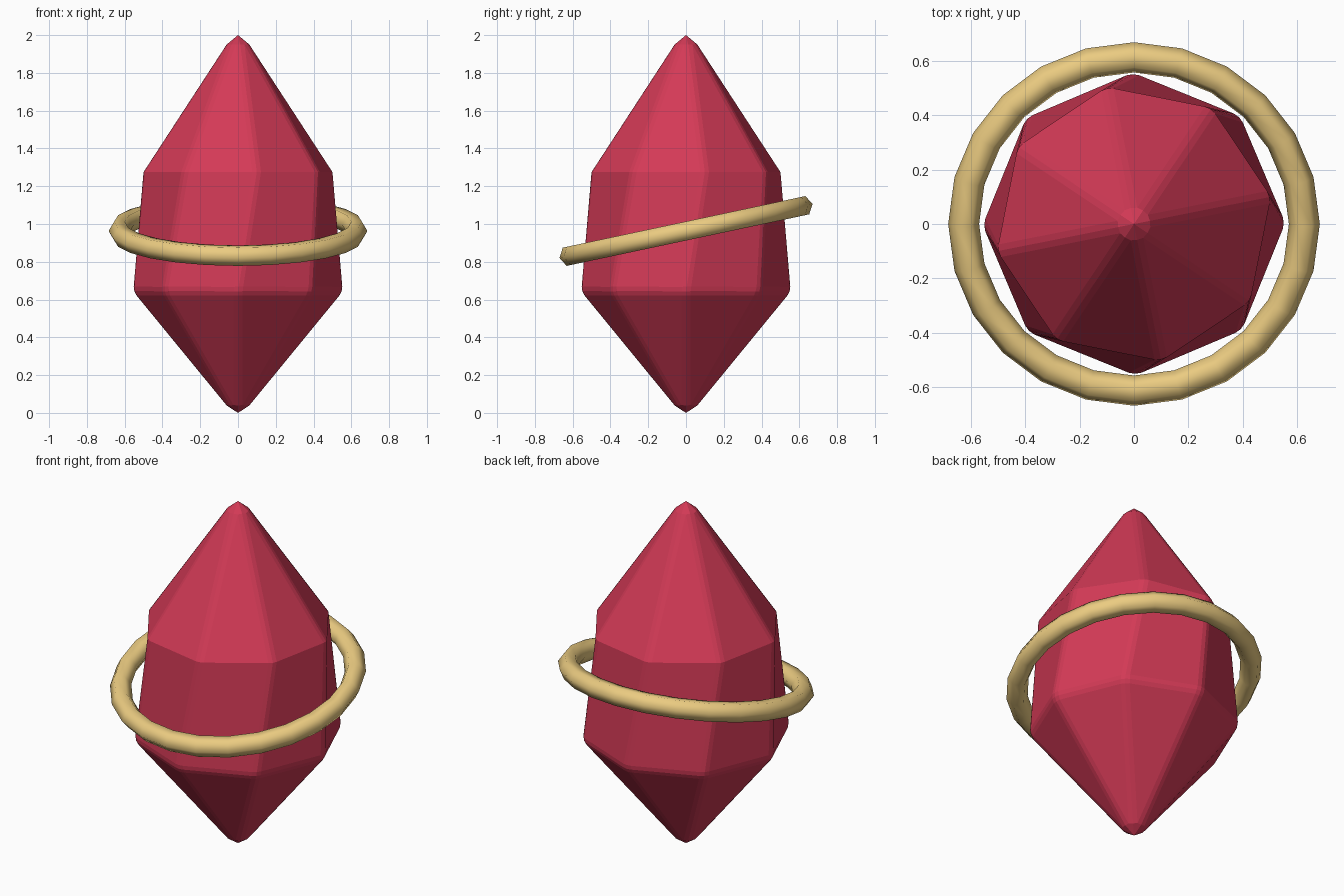
import bpy, bmesh
from math import cos, sin, pi, radians
from mathutils import Matrix

if "Cube" in bpy.data.objects:
    bpy.data.objects.remove(bpy.data.objects["Cube"])

SIDES = 8


def material(name, rgb):
    m = bpy.data.materials.new(name)
    m.diffuse_color = (*rgb, 1)
    m.use_nodes = True
    m.node_tree.nodes["Principled BSDF"].inputs["Base Color"].default_value = m.diffuse_color
    return m


# Crystal: two pointed ends joined by a slightly twisted, tapering waist
bm = bmesh.new()


def ring(radius, z, turn):
    return [bm.verts.new((radius * cos(turn + 2 * pi * i / SIDES),
                          radius * sin(turn + 2 * pi * i / SIDES), z))
            for i in range(SIDES)]


low = ring(0.56, 0.65, 0)
high = ring(0.515, 1.27, pi / 16)
bottom = bm.verts.new((0, 0, -0.02))
top = bm.verts.new((0, 0, 2.03))
for i in range(SIDES):
    j = (i + 1) % SIDES
    bm.faces.new((bottom, low[j], low[i]))
    bm.faces.new((low[i], low[j], high[j], high[i]))
    bm.faces.new((high[i], high[j], top))
mesh = bpy.data.meshes.new("crystal")
bm.to_mesh(mesh)
bm.free()
mesh.materials.append(material("crystal_red", (0.65, 0.042, 0.093)))
crystal = bpy.data.objects.new("crystal", mesh)
bpy.context.collection.objects.link(crystal)

# Narrow bevels on the sharper edges and the tips
bevel = crystal.modifiers.new("edges", 'BEVEL')
bevel.width = 0.025
bevel.segments = 2
bevel.limit_method = 'ANGLE'
bevel.angle_limit = radians(30)
bpy.context.view_layer.objects.active = crystal
crystal.select_set(True)
bpy.ops.object.modifier_apply(modifier="edges")

# Fit the bevelled tips to the exact height of 2
zs = [v.co.z for v in mesh.vertices]
fit = 2 / (max(zs) - min(zs))
mesh.transform(Matrix.Diagonal((1, 1, fit, 1)) @ Matrix.Translation((0, 0, -min(zs))))

# Tilted gold band floating around the waist
bpy.ops.mesh.primitive_torus_add(major_segments=24, minor_segments=6,
                                 major_radius=0.628, minor_radius=0.057,
                                 location=(0, 0, 0.963),
                                 rotation=(radians(12), 0, 0))
band = bpy.context.object
band.name = "band"
band.data.materials.append(material("band_gold", (0.83, 0.6, 0.22)))
bpy.ops.object.shade_smooth()
